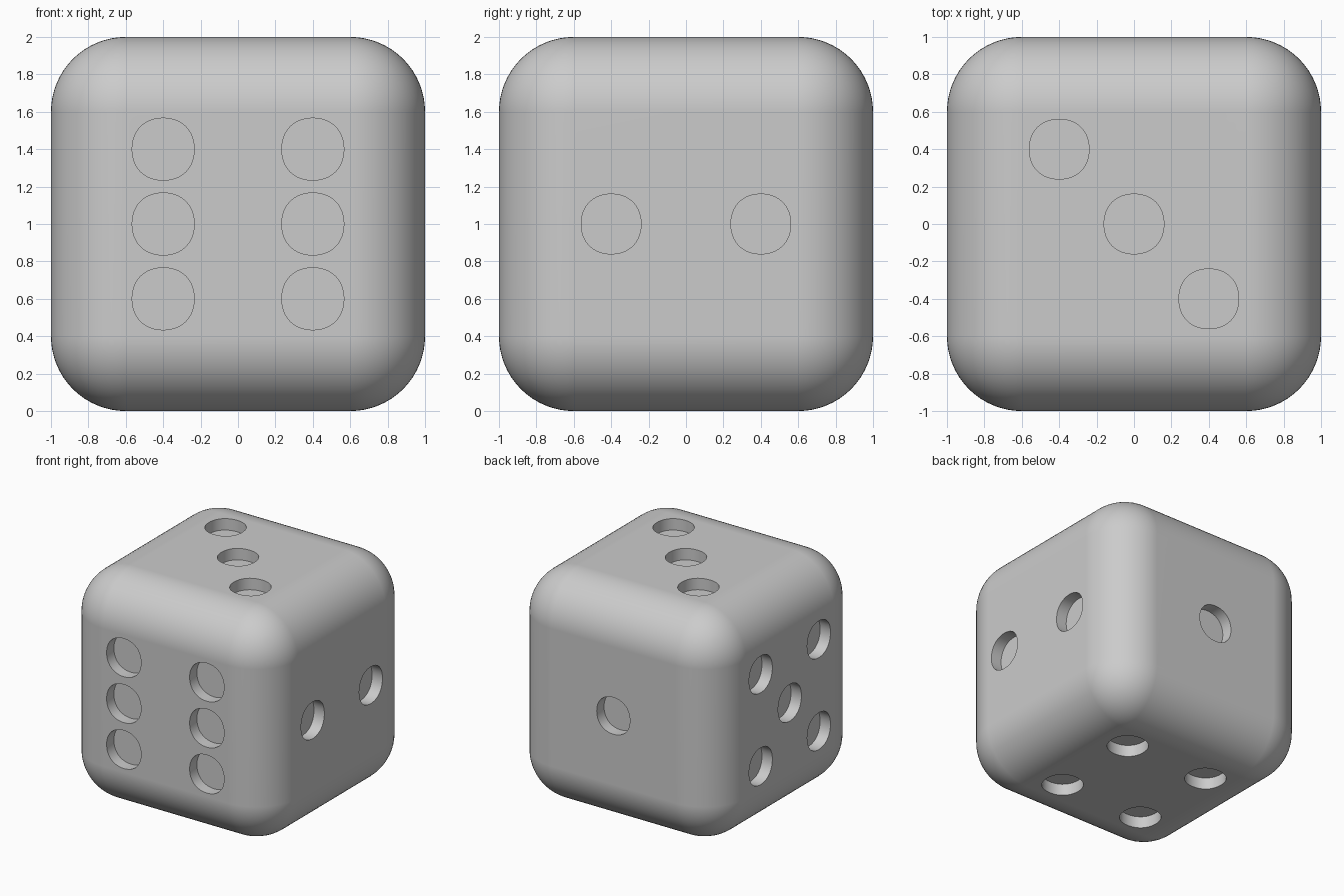
import bpy, bmesh
from math import sin, cos, pi, radians
from mathutils import Vector

if "Cube" in bpy.data.objects:
    bpy.data.objects.remove(bpy.data.objects["Cube"])

CENTRE = Vector((0, 0, 1))
X, Y, Z = Vector((1, 0, 0)), Vector((0, 1, 0)), Vector((0, 0, 1))
S, DEPTH, SIDES = 0.4, 0.1, 48


def new_object(name, bm):
    mesh = bpy.data.meshes.new(name)
    bm.to_mesh(mesh)
    bm.free()
    ob = bpy.data.objects.new(name, mesh)
    bpy.context.collection.objects.link(ob)
    return ob


def add_pip(bm, u, v, a, b, r):
    """Slightly squarish prism that sinks DEPTH into the face spanned by u, v."""
    n = u.cross(v)
    rings = []
    for h in (1 - DEPTH, 1.15):
        ring = []
        for i in range(SIDES):
            t = 2 * pi * i / SIDES
            rr = r * (1 + 0.028 * sin(2 * t) ** 2)
            ring.append(bm.verts.new(CENTRE + n * h + u * (a + rr * cos(t)) + v * (b + rr * sin(t))))
        rings.append(ring)
    low, high = rings
    bm.faces.new(low[::-1])
    bm.faces.new(high)
    for i in range(SIDES):
        j = (i + 1) % SIDES
        bm.faces.new((low[i], low[j], high[j], high[i]))


# rounded cube body
bm = bmesh.new()
bmesh.ops.create_cube(bm, size=2)
bmesh.ops.translate(bm, verts=bm.verts, vec=CENTRE)
bmesh.ops.bevel(bm, geom=bm.edges[:], offset=0.4, offset_type='OFFSET', segments=16,
                profile=0.5, affect='EDGES')
die = new_object("die_body", bm)

# pip layouts on each side
corners = [(a, b) for a in (-S, S) for b in (-S, S)]
layout = [
    (X, Z, corners + [(-S, 0), (S, 0)], 0.166),       # front: six
    (-X, Z, [(0, 0)], 0.16),                          # back: one
    (Y, Z, [(-S, 0), (S, 0)], 0.16),                  # right: two
    (-Y, Z, corners + [(0, 0)], 0.16),                # left: five
    (X, Y, [(-S, S), (0, 0), (S, -S)], 0.16),         # top: three
    (X, -Y, corners, 0.16),                           # bottom: four
]
bm = bmesh.new()
for u, v, spots, r in layout:
    for a, b in spots:
        add_pip(bm, u, v, a, b, r)
cutter = new_object("pip_cutters", bm)
cutter.hide_render = True

# carve the pips
mod = die.modifiers.new("pips", 'BOOLEAN')
mod.operation = 'DIFFERENCE'
mod.solver = 'EXACT'
mod.object = cutter
bpy.context.view_layer.objects.active = die
die.select_set(True)
bpy.ops.object.modifier_apply(modifier=mod.name)
bpy.data.objects.remove(cutter)
bpy.ops.object.shade_smooth_by_angle(angle=radians(30))

# keep the flat sides evenly shaded
die.modifiers.new("even_shading", 'WEIGHTED_NORMAL').keep_sharp = True
